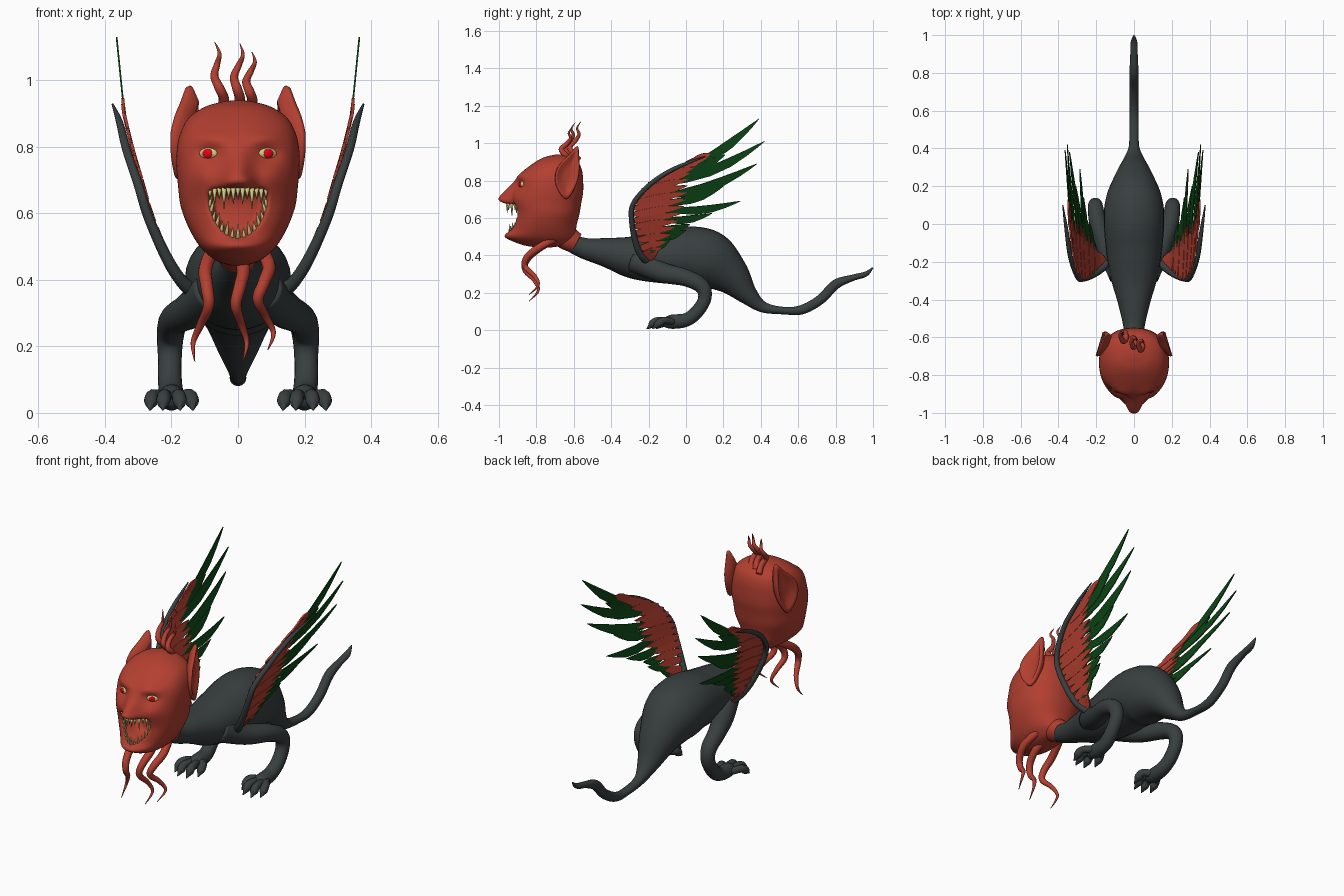
import bpy, bmesh, math
from mathutils import Vector, Matrix
from mathutils.bvhtree import BVHTree

cube = bpy.data.objects.get("Cube")
if cube:
    bpy.data.objects.remove(cube, do_unlink=True)


def material(name, r, g, b):
    m = bpy.data.materials.new(name)
    m.use_nodes = True
    m.diffuse_color = (r, g, b, 1)
    bsdf = m.node_tree.nodes["Principled BSDF"]
    bsdf.inputs["Base Color"].default_value = (r, g, b, 1)
    bsdf.inputs["Roughness"].default_value = 0.7
    return m


RED = material("brick red", 0.45, 0.05, 0.03)
GREY = material("slate grey", 0.04, 0.05, 0.05)
GREEN = material("dark green", 0.004, 0.06, 0.008)
CREAM = material("tooth cream", 0.62, 0.58, 0.22)
IRIS = material("bright red", 1, 0, 0.01)


def finish(name, bm, mat, smooth=True):
    bmesh.ops.recalc_face_normals(bm, faces=bm.faces[:])
    for f in bm.faces:
        f.smooth = smooth
    mesh = bpy.data.meshes.new(name)
    bm.to_mesh(mesh)
    mesh.materials.append(mat)
    obj = bpy.data.objects.new(name, mesh)
    bpy.context.collection.objects.link(obj)
    return obj


def spline(pts, n, closed=False):
    """Smooth curve through points of any dimension."""
    k, out = len(pts), []
    get = lambda i: pts[i % k] if closed else pts[max(0, min(k - 1, i))]
    for i in range(k if closed else k - 1):
        ctrl = [get(i + o) for o in (-1, 0, 1, 2)]
        for j in range(n):
            t = j / n
            out.append(tuple(
                0.5 * (2*q + (r - p)*t + (2*p - 5*q + 4*r - s)*t*t + (3*q - p - 3*r + s)*t**3)
                for p, q, r, s in zip(*ctrl)))
    if not closed:
        out.append(tuple(pts[-1]))
    return out


def loft(rings):
    bm = bmesh.new()
    rows = [[bm.verts.new(p) for p in ring] for ring in rings]
    n = len(rows[0])
    for a, b in zip(rows, rows[1:]):
        for i in range(n):
            bm.faces.new((a[i], a[(i + 1) % n], b[(i + 1) % n], b[i]))
    bm.faces.new(rows[0])
    bm.faces.new(rows[-1][::-1])
    return bm


def tube(name, pts, mat, sides=14, steps=6):
    """Tapered tube; points are x, y, z, half width, half height."""
    path = spline([p if len(p) == 5 else (*p, p[3]) for p in pts], steps)
    rings = []
    for i, p in enumerate(path):
        t = Vector(path[min(i + 1, len(path) - 1)][:3]) - Vector(path[max(i - 1, 0)][:3])
        t.normalize()
        side = (Vector((1, 0, 0)) - t * t.x).normalized()
        up = side.cross(t)
        ra, rb = max(p[3], 0.001), max(p[4], 0.001)
        angles = [math.tau * k / sides for k in range(sides)]
        rings.append([Vector(p[:3]) + side * ra * math.cos(a) + up * rb * math.sin(a) for a in angles])
    return finish(name, loft(rings), mat)


def lerp_table(table, v):
    for (a, x), (b, y) in zip(table, table[1:]):
        if v <= b:
            return x + (y - x) * max(0, (v - a) / (b - a))
    return table[-1][1]


def step(a, b, v):
    t = max(0, min(1, (v - a) / (b - a)))
    return t * t * (3 - 2 * t)


# Body and tail: y, z, half width, half height
spine = [(-.66, .49, .045, .045), (-.55, .44, .055, .055), (-.42, .415, .085, .08),
         (-.28, .39, .125, .115), (-.12, .39, .15, .14), (.02, .4, .16, .155),
         (.13, .37, .15, .155), (.24, .29, .105, .105), (.33, .19, .06, .055),
         (.41, .125, .028, .03), (.52, .105, .025, .02), (.62, .11, .024, .025),
         (.72, .165, .024, .026), (.8, .245, .024, .026), (.89, .28, .02, .017),
         (.96, .3, .018, .014), (1, .335, .003, .003)]
tube("body_and_tail", [(0, *p) for p in spine], GREY, 28)
tube("neck_collar", [(0, -.7, .54, .07), (0, -.63, .49, .065), (0, -.585, .465, .055)], RED, 20)

# Head: z, front y, back y, half width, with face relief
skull = [(.443, -.8, -.72, .02), (.455, -.87, -.64, .06), (.48, -.93, -.6, .095),
         (.51, -.945, -.59, .122), (.56, -.93, -.585, .15), (.62, -.92, -.57, .172),
         (.68, -.927, -.56, .18), (.74, -.92, -.55, .185), (.8, -.905, -.55, .183),
         (.85, -.87, -.555, .17), (.89, -.82, -.57, .145), (.92, -.77, -.6, .1),
         (.935, -.72, -.63, .05), (.94, -.69, -.66, .012)]


def hill(x, z, cx, cz, sx, sz):
    return math.exp(-((x - cx) / sx) ** 2 / 2 - ((z - cz) / sz) ** 2 / 2)


def relief(x, z):
    ax = abs(x)
    out = 0.075 * hill(x, z, 0, .7, .028, .05 if z > .7 else .02)       # nose
    out += 0.02 * hill(ax, z, .03, .69, .015, .015)                     # nostrils
    out += 0.014 * hill(ax, z, .07, .825, .04, .018)                    # brow
    out -= 0.02 * hill(ax, z, .088, .78, .03, .02)                      # eye socket
    out += 0.012 * hill(ax, z, .1, .71, .03, .025)                      # cheek
    out += 0.025 * hill(x, z, 0, .503, .06, .015)                       # lower lip
    d = math.hypot(x / .09, (z - .65) / .125)
    return out - 0.12 * step(1, .78, d) * step(.676, .655, z)           # open mouth


rings = []
for z, front, back, w in spline(skull, 7):
    ring = []
    for k in range(112):
        a = math.tau * k / 112
        s, c = math.sin(a), math.cos(a)
        x = w * math.copysign(abs(s) ** .88, s)
        y = (front + back) / 2 - (back - front) / 2 * math.copysign(abs(c) ** .88, c)
        ring.append((x, y - relief(x, z) * step(0, .35, c), z))
    rings.append(ring)
head_mesh = loft(rings)
face = BVHTree.FromBMesh(head_mesh)
finish("head", head_mesh, RED)


def face_y(x, z):
    hit = face.ray_cast(Vector((x, -2, z)), Vector((0, 1, 0)))[0]
    return hit.y if hit else -.9


# Teeth: a row of fangs above and a curved row below
teeth = bmesh.new()


def tooth(x, z, length, radius, lean):
    m = Matrix.Translation((x, face_y(x * 1.04, z) + .012, z)) @ Matrix.Rotation(lean, 4, 'Y')
    m = m @ Matrix.Translation((0, 0, length / 2))
    bmesh.ops.create_cone(teeth, cap_ends=True, segments=8, radius1=radius, radius2=.001,
                          depth=length, matrix=m)


for i in range(13):
    x = -.084 + .014 * i
    tooth(x, .678, .065 if i in (3, 9) else .036 + .014 * (i % 2), .008, math.pi)
for i in range(15):
    a = math.pi * (1.04 + .92 * i / 14)
    tooth(.089 * math.cos(a), .635 + .113 * math.sin(a), .034 + .012 * (i % 2), .008, -.3 * math.cos(a))
finish("teeth", teeth, CREAM)


# Beard tendrils and crest tendrils
def tendril(name, start, end, sway, radius, depth):
    n = len(depth) - 1
    pts = []
    for i, y in enumerate(depth):
        t = i / n
        x = start[0] + (end[0] - start[0]) * t + sway * math.sin(t * math.pi * 3)
        pts.append((x, y, start[1] + (end[1] - start[1]) * t, radius * (1 - .93 * t ** 2)))
    tube(name, pts, RED, 10)


beard_depth = (-.7, -.79, -.85, -.86, -.81, -.79, -.84)
for name, a, b, sway in (("right", -.075, -.13, -.014), ("middle", 0, .015, .014), ("left", .07, .09, .02)):
    tendril("beard_" + name, (a, .49), (b, .155 if a < .05 else .19), sway, .021, beard_depth)
crest_depth = (-.6, -.63, -.65, -.62, -.6, -.61, -.59)
for name, a, b, top in (("right", -.05, -.07, 1.115), ("middle", -.008, .006, 1.11), ("left", .03, .042, 1.085)):
    tendril("crest_" + name, (a, .91), (b, top), .011, .016, [y - b * .4 for y in crest_depth])

# Wing layout: sideways spread by height, bone path, feather rows
spread = [(.36, .14), (.42, .19), (.52, .228), (.6, .26), (.7, .288), (.8, .318), (.9, .342), (1.13, .365)]
bone = [(.07, -.17, .36, .03), (.14, -.21, .37, .022), (.2, -.26, .44, .018), (.266, -.29, .58, .015),
        (.298, -.28, .68, .014), (.335, -.18, .79, .013), (.355, -.05, .87, .011), (.377, .1, .928, .003)]
covert_roots = [(-.23, .37), (-.28, .52), (-.29, .65), (-.2, .78), (.03, .9)]
covert_tips = [(-.15, .42), (-.06, .55), (0, .7), (.02, .84), (.13, .945)]
flight = [(0, .86, .39, 1.13, .05), (-.05, .83, .21, .94, .05), (-.08, .79, .42, 1.01, .05),
          (-.1, .72, .38, .89, .05), (-.1, .68, .2, .77, .045), (-.12, .645, .29, .69, .042),
          (-.13, .59, .14, .625, .04), (-.14, .54, .02, .565, .04), (-.17, .49, 0, .535, .04),
          (-.2, .43, -.08, .49, .04)]
vane = [(0, .5), (.15, .8), (.4, 1), (.62, .95), (.8, .6), (.92, .3), (1, .04)]


def feathers(name, rows, mat, side, thickness, sag):
    bm = bmesh.new()
    for k, (ry, rz, ty, tz, width) in enumerate(rows):
        along = Vector((ty - ry, tz - rz))
        across = Vector((-along.y, along.x)).normalized() * width / 2
        last = None
        for t, w in vane:
            c = Vector((ry, rz)) + along * t
            c.y -= sag * along.length * math.sin(math.pi * t)
            pair = []
            for e in (-1, 1):
                y, z = c + across * w * e
                pair.append(bm.verts.new((side * (lerp_table(spread, z) + .002 * (k % 2)), y, z)))
            if last:
                bm.faces.new((last[0], last[1], pair[1], pair[0]))
            last = pair
    obj = finish(name, bm, mat, False)
    mod = obj.modifiers.new("thickness", 'SOLIDIFY')
    mod.thickness, mod.offset = thickness, 0


coverts = [(*a, *b, .04) for a, b in zip(spline(covert_roots, 4), spline(covert_tips, 4))]

# Ear outline in y, z and the cupped rings that shape it
ear = spline([(-.64, .7), (-.69, .76), (-.7, .83), (-.675, .89), (-.625, .94), (-.58, .985),
              (-.572, .93), (-.57, .85), (-.59, .77)], 4, True)
ear_rings = [(.7, -.035), (.95, -.01), (1, 0), (.96, .011), (.8, .008), (.62, -.004), (.2, -.007)]

# Leg path: x, y, z, radius
leg = [(.07, -.27, .37, .065), (.14, -.13, .31, .055), (.19, 0, .28, .046), (.203, .085, .235, .041),
       (.205, .1, .17, .036), (.205, .06, .1, .036), (.2, 0, .055, .037), (.2, -.08, .045, .038),
       (.2, -.125, .04, .02)]

for side, label in ((1, "left"), (-1, "right")):
    flip = lambda pts: [(p[0] * side, *p[1:]) for p in pts]
    tube(label + "_wing_bone", flip(bone), GREY, 10)
    feathers(label + "_covert_feathers", coverts, RED, side, .009, 0)
    feathers(label + "_flight_feathers", flight, GREEN, side, .005, .06)

    # Leg, toes and claws
    tube(label + "_leg", flip(leg), GREY, 18)
    for k, (dx, reach) in enumerate(((-.055, -.13), (-.022, -.175), (.022, -.18), (.055, -.15))):
        x = .2 + dx
        toe = [(.2 + dx * .4, -.07, .045, .02), (x, reach + .03, .052, .02), (x + dx * .12, reach, .034, .021),
               (x + dx * .15, reach - .015, .02, .011), (x + dx * .18, reach - .03, .008, .002)]
        tube(f"{label}_toe_{k + 1}", flip(toe), GREY, 10, 4)

    # Ear
    cups = []
    for scale, lift in ear_rings:
        ring = []
        for y, z in ear:
            y, z = -.635 + (y + .635) * scale, .83 + (z - .83) * scale
            x = .19 - (y + .69) * .3 - .1 * max(0, z - .85) + lift
            ring.append((side * x, y, z))
        cups.append(ring)
    finish(label + "_ear", loft(cups), RED)

    # Eye and iris
    base = Matrix.Translation((side * .088, face_y(side * .088, .78), .78)) @ Matrix.Rotation(side * .4, 4, 'Z')
    for name, mat, out, size in (("eye", CREAM, -.001, (.03, .012, .017)), ("iris", IRIS, -.01, (.016, .006, .014))):
        bm = bmesh.new()
        m = base @ Matrix.Translation((0, out, 0)) @ Matrix.Diagonal((*size, 1))
        bmesh.ops.create_uvsphere(bm, u_segments=20, v_segments=12, radius=1, matrix=m)
        finish(f"{label}_{name}", bm, mat)
